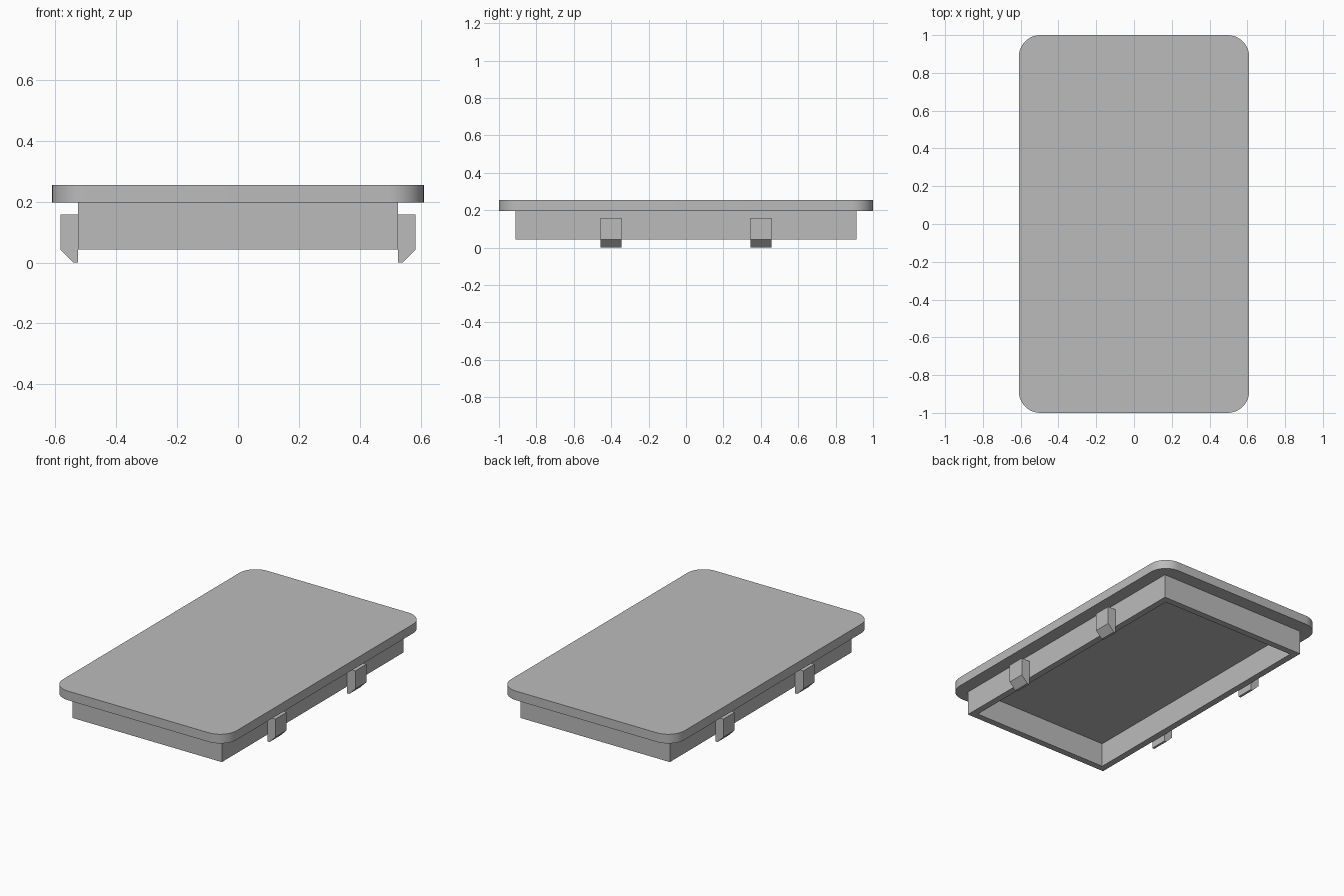
import bpy, bmesh, math
from mathutils import Matrix, Vector

cube = bpy.data.objects.get("Cube")
if cube:
    bpy.data.objects.remove(cube, do_unlink=True)

grey = bpy.data.materials.new("plain grey")
grey.use_nodes = True
grey.diffuse_color = (0.5, 0.5, 0.5, 1)
grey.node_tree.nodes["Principled BSDF"].inputs["Base Color"].default_value = (0.5, 0.5, 0.5, 1)

HALF_X, HALF_Y, TOP = 0.61, 1.0, 0.255
PLATE_Z, SKIRT_Z = 0.197, 0.043
SKIRT_X, SKIRT_Y, WALL = 0.525, 0.912, 0.042


def finish(name, bm):
    """Turn a bmesh into a named grey object."""
    bmesh.ops.recalc_face_normals(bm, faces=bm.faces)
    mesh = bpy.data.meshes.new(name)
    bm.to_mesh(mesh)
    bm.free()
    mesh.materials.append(grey)
    obj = bpy.data.objects.new(name, mesh)
    bpy.context.collection.objects.link(obj)
    return obj


def prism(name, outline, direction):
    """Extrude a flat outline along a direction."""
    bm = bmesh.new()
    face = bm.faces.new([bm.verts.new(p) for p in outline])
    extruded = bmesh.ops.extrude_face_region(bm, geom=[face])["geom"]
    verts = [g for g in extruded if isinstance(g, bmesh.types.BMVert)]
    bmesh.ops.translate(bm, verts=verts, vec=Vector(direction))
    return finish(name, bm)


# Cover plate with rounded corners
radius, steps = 0.115, 12
outline = []
for corner, (sx, sy) in enumerate([(1, 1), (-1, 1), (-1, -1), (1, -1)]):
    for i in range(steps + 1):
        a = (corner + i / steps) * math.pi / 2
        outline.append((sx * (HALF_X - radius) + radius * math.cos(a),
                        sy * (HALF_Y - radius) + radius * math.sin(a), PLATE_Z))
plate = prism("cover_plate", outline, (0, 0, TOP - PLATE_Z))
bpy.ops.object.select_all(action="DESELECT")
plate.select_set(True)
bpy.context.view_layer.objects.active = plate
bpy.ops.object.shade_smooth_by_angle(angle=math.radians(30))

# Hollow skirt: four walls thickened inward
bm = bmesh.new()
bmesh.ops.create_cube(bm, size=1, matrix=(
    Matrix.Translation((0, 0, (PLATE_Z + SKIRT_Z) / 2))
    @ Matrix.Diagonal((2 * SKIRT_X, 2 * SKIRT_Y, PLATE_Z - SKIRT_Z, 1))))
caps = [f for f in bm.faces if abs(f.normal.z) > 0.5]
bmesh.ops.delete(bm, geom=caps, context="FACES_ONLY")
skirt = finish("skirt", bm)
solid = skirt.modifiers.new("wall", "SOLIDIFY")
solid.thickness = WALL
solid.offset = -1
solid.use_even_offset = True

# Snap clips on both long sides, chamfered at the lower outer edge
profile = [(SKIRT_X, 0), (0.54, 0), (0.583, SKIRT_Z), (0.583, 0.158), (SKIRT_X, 0.158)]
width = 0.112
for side, sx in (("left", 1), ("right", -1)):
    for end, y in (("front", -0.4), ("back", 0.4)):
        prism(f"{side}_{end}_clip",
              [(sx * x, y - width / 2, z) for x, z in profile], (0, width, 0))
